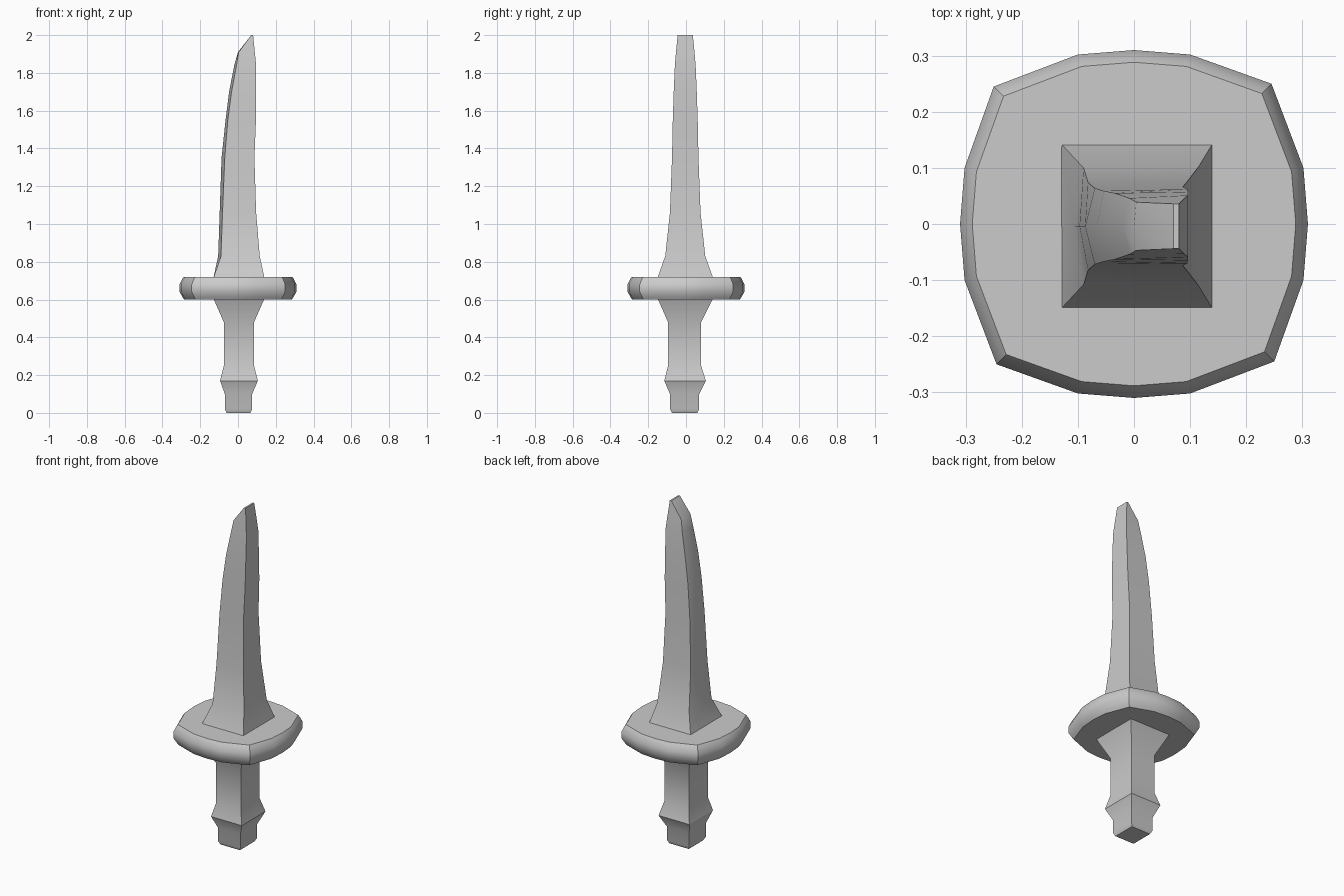
import bpy, math

if "Cube" in bpy.data.objects:
    bpy.data.objects.remove(bpy.data.objects["Cube"])

def loft(name, rings, angle=30):
    """Skin equal-length rings into a closed, capped mesh."""
    n = len(rings[0])
    verts = [p for r in rings for p in r]
    faces = [tuple(range(n))[::-1], tuple(range(len(verts) - n, len(verts)))]
    for k in range(len(rings) - 1):
        for i in range(n):
            j = (i + 1) % n
            faces.append((k*n + i, k*n + j, (k+1)*n + j, (k+1)*n + i))
    me = bpy.data.meshes.new(name)
    me.from_pydata(verts, [], faces)
    ob = bpy.data.objects.new(name, me)
    bpy.context.collection.objects.link(ob)
    bpy.ops.object.select_all(action='DESELECT')
    ob.select_set(True)
    bpy.context.view_layer.objects.active = ob
    bpy.ops.object.shade_smooth_by_angle(angle=math.radians(angle))
    return ob

# Grip: square sections (z, x min, x max, y min, y max)
grip = [(0, -.06, .065, -.075, .06), (.02, -.07, .075, -.085, .07),
        (.10, -.07, .075, -.085, .07), (.17, -.095, .105, -.115, .105),
        (.25, -.075, .085, -.095, .08), (.48, -.075, .085, -.095, .08),
        (.605, -.13, .14, -.15, .142)]
loft("grip", [[(a, c, z), (b, c, z), (b, d, z), (a, d, z)]
              for z, a, b, c, d in grip])

# Guard: rounded-square plate, one side turned four times
side = [(.25, -.245), (.302, -.10), (.31, 0), (.302, .10)]
outline = []
for q in range(4):
    c, s = round(math.cos(q*math.pi/2)), round(math.sin(q*math.pi/2))
    outline += [(x*c - y*s, x*s + y*c) for x, y in side]
profile = [(.60, .92), (.612, .945), (.642, 1), (.678, 1), (.708, .955), (.72, .93)]
loft("guard", [[(x*k, y*k, z) for x, y in outline] for z, k in profile], 35)

# Blade: (z, ridge x, left x, right x, left half depth, right half depth)
blade = [(.715, -.13, -.13, .14, .147, .147), (.83, -.105, -.09, .115, .104, .106),
         (1.06, -.097, -.082, .096, .078, .081), (1.35, -.087, -.070, .087, .068, .070),
         (1.55, -.066, -.054, .095, .063, .066), (1.70, -.047, -.034, .096, .059, .061),
         (1.84, -.020, -.008, .096, .050, .055), (1.91, .000, .004, .089, .043, .049),
         (2.0, .070, .070, .080, .040, .040)]
loft("blade", [[(m, -.004, z), (a, -.004 - h, z), (b, -.004 - w, z),
                (b, -.004 + w, z), (a, -.004 + h, z)]
               for z, m, a, b, h, w in blade])
